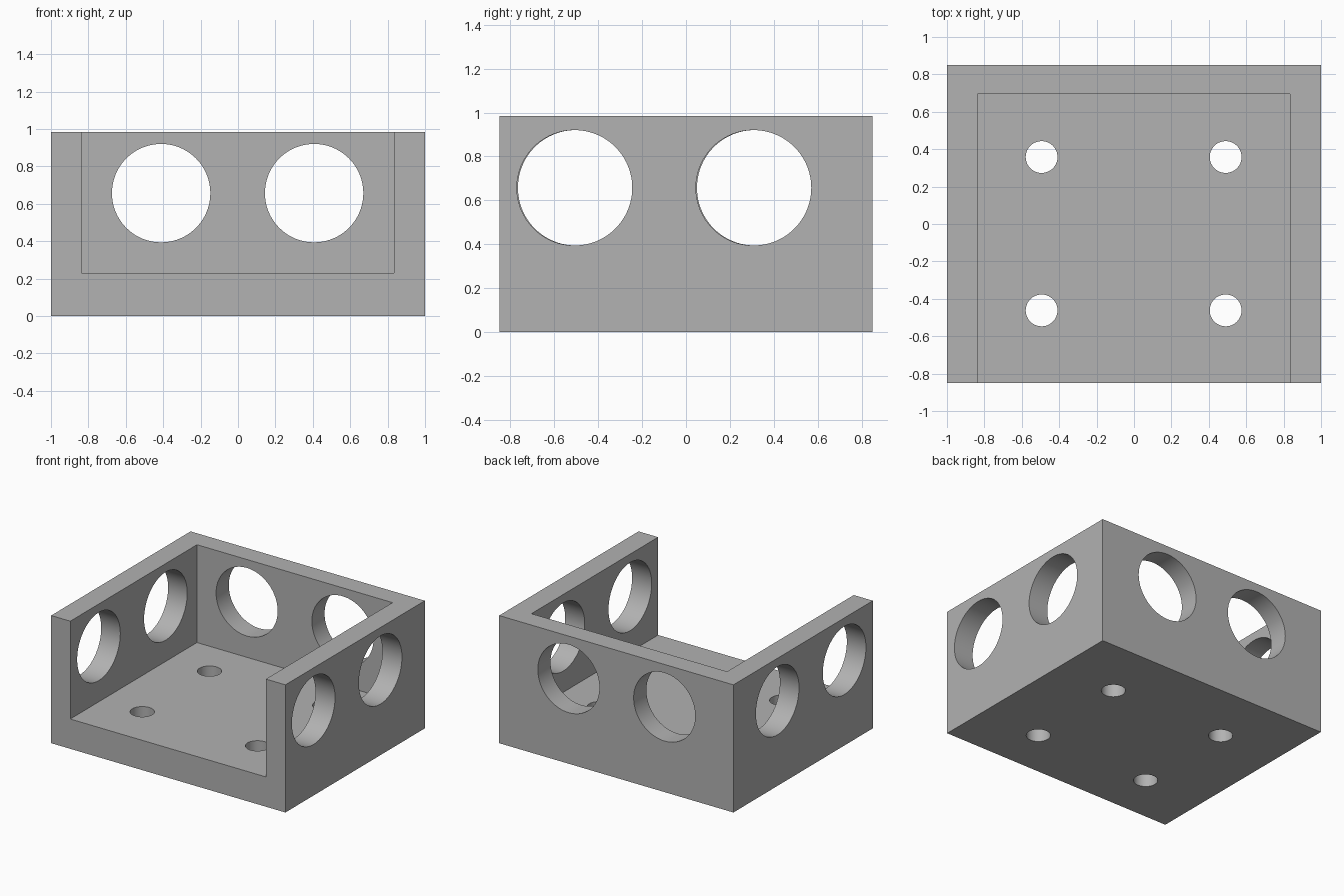
import bpy
from math import pi, radians

default = bpy.data.objects.get("Cube")
if default:
    bpy.data.objects.remove(default, do_unlink=True)

# Overall sizes
HALF_X, HALF_Y, HEIGHT = 1.0, 0.85, 0.985
IN_LEFT, IN_RIGHT, IN_BACK, FLOOR = 0.833, -0.837, 0.695, 0.23
PORT_R, PORT_Z, SCREW_R = 0.263, 0.657, 0.085

grey = bpy.data.materials.new("plain grey")
grey.use_nodes = True
colour = (0.445, 0.445, 0.445, 1)
grey.diffuse_color = colour
grey.node_tree.nodes["Principled BSDF"].inputs["Base Color"].default_value = colour


def box(name, low, high):
    centre = [(a + b) / 2 for a, b in zip(low, high)]
    bpy.ops.mesh.primitive_cube_add(size=1, location=centre)
    ob = bpy.context.object
    ob.name = name
    ob.scale = [b - a for a, b in zip(low, high)]
    bpy.ops.object.transform_apply(location=True, rotation=False, scale=True)
    ob.data.materials.append(grey)
    return ob


def drill(name, centre, radius, depth, rotation=(0, 0, 0)):
    bpy.ops.mesh.primitive_cylinder_add(vertices=96, radius=radius, depth=depth,
                                        location=centre, rotation=rotation)
    ob = bpy.context.object
    ob.name = name
    ob.data.materials.append(grey)
    return ob


# Solid block, and the pocket that is open at the front and top
tray = box("open_front_tray", (-HALF_X, -HALF_Y, 0), (HALF_X, HALF_Y, HEIGHT))
cutters = [box("pocket_cutter", (IN_RIGHT, -HALF_Y - 0.2, FLOOR),
               (IN_LEFT, IN_BACK, HEIGHT + 0.2))]

# Large round ports in the back wall
for x in (-0.411, 0.407):
    cutters.append(drill("back_port_cutter", (x, HALF_Y - 0.05, PORT_Z),
                         PORT_R, 0.5, (pi / 2, 0, 0)))

# Large round ports in both side walls
for y in (-0.508, 0.308):
    for side, shift in ((1, 0), (-1, 0.005)):
        cutters.append(drill("side_port_cutter", (side * 0.95, y + shift, PORT_Z),
                             PORT_R, 0.5, (0, pi / 2, 0)))

# Screw holes through the floor
for x in (-0.494, 0.49):
    for y in (-0.462, 0.358):
        cutters.append(drill("screw_hole_cutter", (x, y, FLOOR / 2), SCREW_R, 0.6))

# Cut everything and keep only the finished tray
bpy.ops.object.select_all(action="DESELECT")
bpy.context.view_layer.objects.active = tray
tray.select_set(True)
for cutter in cutters:
    cutter.hide_render = True
    cut = tray.modifiers.new("cut", "BOOLEAN")
    cut.operation = "DIFFERENCE"
    cut.solver = "EXACT"
    cut.object = cutter
    bpy.ops.object.modifier_apply(modifier=cut.name)
    bpy.data.objects.remove(cutter, do_unlink=True)

bpy.ops.object.shade_smooth_by_angle(angle=radians(30))
